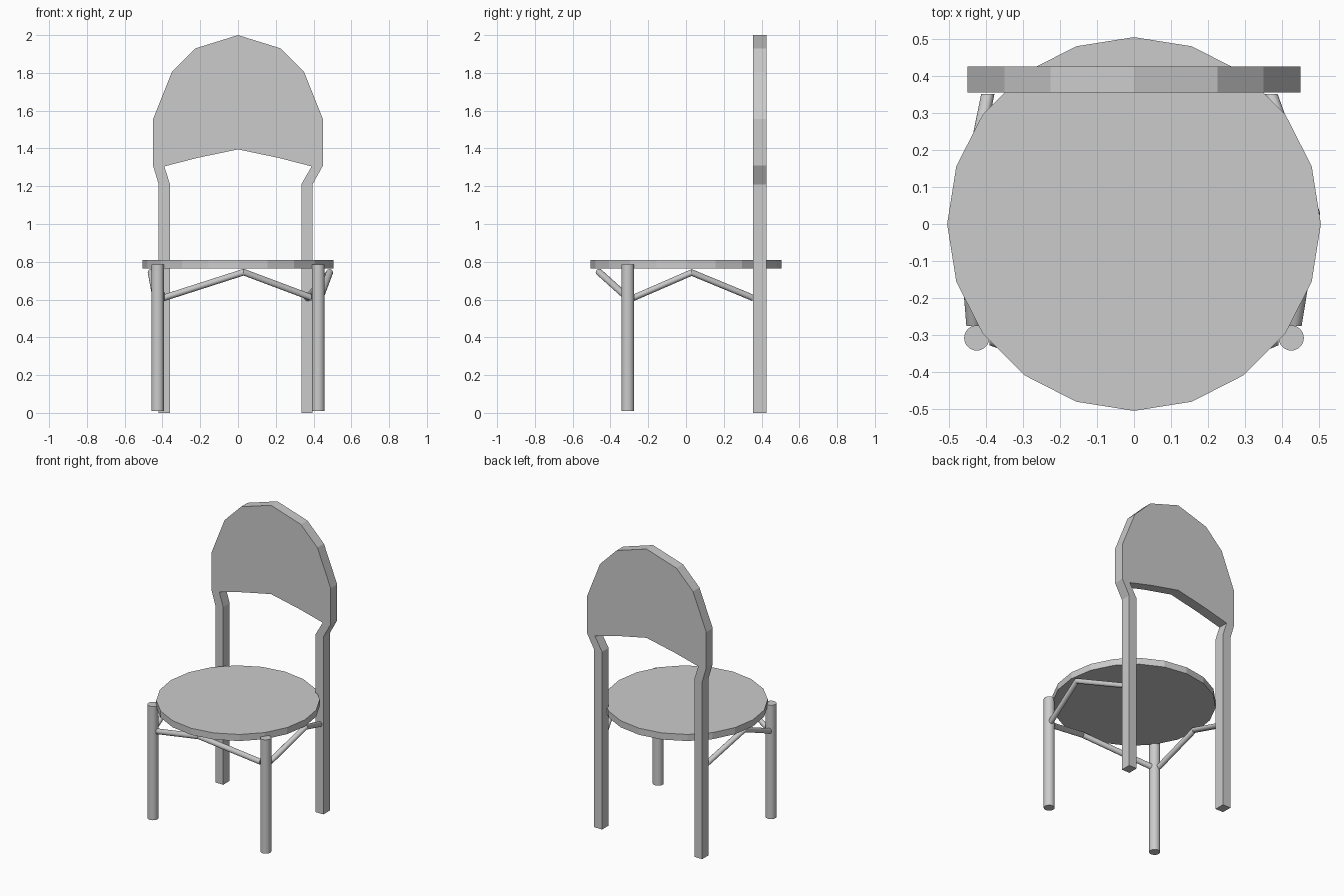
import bpy, bmesh, math

if "Cube" in bpy.data.objects:
    bpy.data.objects.remove(bpy.data.objects["Cube"])


def cylinder(name, x, y, z0, z1, radius, sides, smooth=False):
    bpy.ops.mesh.primitive_cylinder_add(vertices=sides, radius=radius, depth=z1 - z0,
                                        location=(x, y, (z0 + z1) / 2))
    bpy.context.object.name = name
    if smooth:
        bpy.ops.object.shade_smooth_by_angle(angle=math.radians(30))


def finish(name, bm):
    bmesh.ops.recalc_face_normals(bm, faces=bm.faces)
    mesh = bpy.data.meshes.new(name)
    bm.to_mesh(mesh)
    bm.free()
    obj = bpy.data.objects.new(name, mesh)
    bpy.context.collection.objects.link(obj)
    return obj


def rod(name, path, axis, radius=0.018, sides=20):
    """Bent rod whose cross-sections all face along x (axis 0) or y (axis 1)."""
    bm = bmesh.new()
    rings = []
    for p in path:
        ring = []
        for i in range(sides):
            a = math.tau * i / sides
            co = list(p)
            co[1 - axis] += radius * math.cos(a)
            co[2] += radius * math.sin(a)
            ring.append(bm.verts.new(co))
        rings.append(ring)
    for r, s in zip(rings, rings[1:]):
        for i in range(sides):
            j = (i + 1) % sides
            bm.faces.new((r[i], r[j], s[j], s[i]))
    bm.faces.new(rings[0])
    bm.faces.new(rings[-1])
    obj = finish(name, bm)
    bpy.ops.object.select_all(action='DESELECT')
    obj.select_set(True)
    bpy.context.view_layer.objects.active = obj
    bpy.ops.object.shade_smooth_by_angle(angle=math.radians(20))


# Seat disc: 20 sides, corners on the axes
cylinder("seat", 0, 0, 0.765, 0.81, 0.505, 20)

# Round front legs
for side, x in (("left", -0.425), ("right", 0.425)):
    cylinder("front_leg_" + side, x, -0.308, 0.01, 0.785, 0.034, 32, True)

# Backrest and back legs: one flat outline (x, z), extruded in y
outline = [(-0.42, 0), (-0.42, 1.21), (-0.45, 1.31), (-0.45, 1.555), (-0.35, 1.805),
           (-0.225, 1.93), (0, 2), (0.225, 1.93), (0.35, 1.805), (0.45, 1.555),
           (0.45, 1.31), (0.395, 1.21), (0.395, 0), (0.335, 0), (0.335, 1.21),
           (0.39, 1.305), (0.215, 1.35), (0, 1.395), (-0.215, 1.35), (-0.39, 1.305),
           (-0.36, 1.21), (-0.36, 0)]
bm = bmesh.new()
face = bm.faces.new([bm.verts.new((x, 0.355, z)) for x, z in outline])
ext = bmesh.ops.extrude_face_region(bm, geom=[face], use_keep_orig=True)
bmesh.ops.translate(bm, vec=(0, 0.07, 0),
                    verts=[g for g in ext["geom"] if isinstance(g, bmesh.types.BMVert)])
finish("backrest_and_back_legs", bm)

# Bent braces under the seat
rod("front_brace", [(-0.39, -0.31, 0.61), (0.03, -0.46, 0.745), (0.39, -0.31, 0.61)], 0)
rod("left_brace", [(-0.435, -0.276, 0.61), (-0.46, 0.03, 0.743), (-0.395, 0.352, 0.61)], 1)
rod("right_brace", [(0.435, -0.276, 0.61), (0.485, 0.03, 0.743), (0.37, 0.352, 0.61)], 1)
